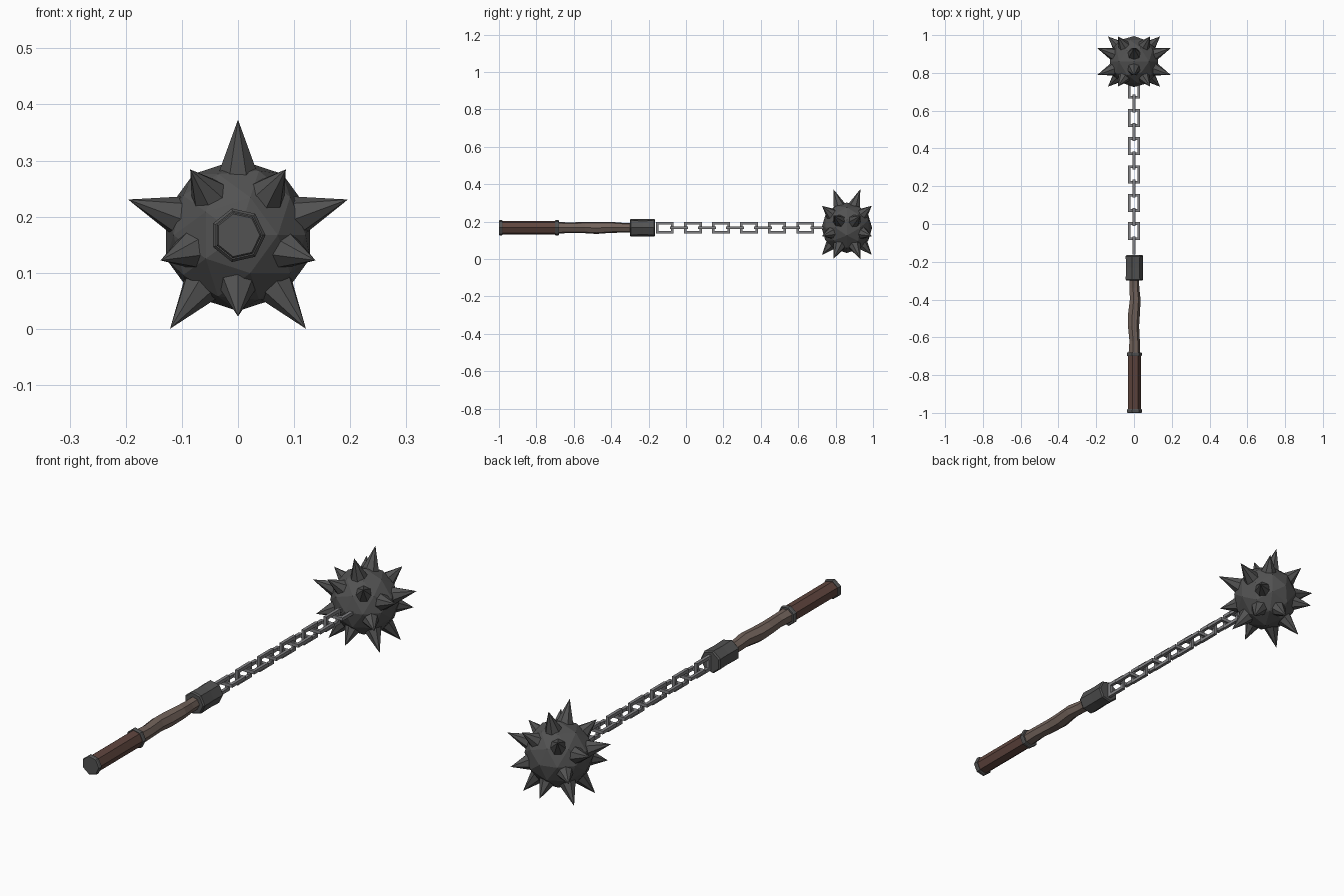
import bpy, bmesh, math
from mathutils import Vector, Matrix

if "Cube" in bpy.data.objects:
    bpy.data.objects.remove(bpy.data.objects["Cube"])

ZC = 0.167            # height of the weapon's axis
BALL_Y = 0.86         # centre of the spiked head


def material(name, rgb):
    m = bpy.data.materials.new(name)
    m.diffuse_color = (*rgb, 1)
    m.use_nodes = True
    m.node_tree.nodes["Principled BSDF"].inputs["Base Color"].default_value = m.diffuse_color
    return m


iron = material("dark_iron", (0.085, 0.085, 0.085))
steel = material("chain_steel", (0.22, 0.22, 0.23))
wood = material("wood", (0.17, 0.125, 0.105))
leather = material("leather", (0.115, 0.06, 0.048))


def finish(name, bm, mat):
    bmesh.ops.recalc_face_normals(bm, faces=bm.faces)
    me = bpy.data.meshes.new(name)
    bm.to_mesh(me)
    bm.free()
    me.materials.append(mat)
    ob = bpy.data.objects.new(name, me)
    bpy.context.collection.objects.link(ob)
    return ob


def lathe_y(name, sections, mat, sides=7):
    """Loft of polygon rings along y; section = (y, radius, x shift, z shift)."""
    bm = bmesh.new()
    rings = []
    for y, r, dx, dz in sections:
        rings.append([bm.verts.new((dx + r * math.cos(math.tau * k / sides), y,
                                    ZC + dz + r * math.sin(math.tau * k / sides)))
                      for k in range(sides)])
    for a, b in zip(rings, rings[1:]):
        for k in range(sides):
            n = (k + 1) % sides
            bm.faces.new((a[k], a[n], b[n], b[k]))
    bm.faces.new(rings[0])
    bm.faces.new(rings[-1])
    return finish(name, bm, mat)


# Handle: leather grip with an iron band at each end
lathe_y("leather_grip", [(-0.985, 0.036, 0, 0), (-0.69, 0.036, 0, 0)], leather)
for name, y0, y1 in (("pommel_cap", -1.0, -0.98), ("grip_band", -0.70, -0.68)):
    lathe_y(name, [(y0, 0.039, 0, 0), (y0 + 0.004, 0.042, 0, 0),
                   (y1 - 0.004, 0.042, 0, 0), (y1, 0.039, 0, 0)], iron)

# Gnarled wooden shaft
lathe_y("wooden_shaft", [(-0.69, 0.032, 0, 0), (-0.62, 0.029, 0.002, 0),
                         (-0.54, 0.031, -0.004, 0.001), (-0.48, 0.033, -0.002, -0.001),
                         (-0.40, 0.030, 0.005, 0.002), (-0.34, 0.027, 0.001, 0),
                         (-0.28, 0.027, 0, 0)], wood)

# Iron socket that holds the chain
lathe_y("chain_socket", [(-0.30, 0.044, 0, 0), (-0.294, 0.049, 0, 0),
                         (-0.23, 0.047, 0, 0), (-0.171, 0.049, 0, 0),
                         (-0.165, 0.044, 0, 0)], iron)


# Chain: rectangular links, alternately upright and flat
def chain_link(name, y, upright):
    bm = bmesh.new()
    t, hl, hw = 0.0068, 0.0475, 0.032
    loops = []
    for inset, h in ((0, -t), (0, t), (2 * t, t), (2 * t, -t)):
        l, w = hl - inset, hw - inset
        loop = []
        for sy, sw in ((-1, -1), (1, -1), (1, 1), (-1, 1)):
            p = (h, y + sy * l, ZC + sw * w) if upright else (sw * w, y + sy * l, ZC + h)
            loop.append(bm.verts.new(p))
        loops.append(loop)
    for i in range(4):
        a, b = loops[i], loops[(i + 1) % 4]
        for k in range(4):
            n = (k + 1) % 4
            bm.faces.new((a[k], a[n], b[n], b[k]))
    finish(name, bm, steel)


for i in range(12):
    chain_link(f"chain_link_{i + 1}", -0.113 + 0.075 * i, i % 2 == 0)

# Faceted iron ball
centre = Vector((0, BALL_Y, ZC))
bm = bmesh.new()
bmesh.ops.create_icosphere(bm, subdivisions=2, radius=0.135,
                           matrix=Matrix.Translation(centre) @ Matrix.Rotation(math.pi / 2, 4, 'X'))
finish("spiked_ball", bm, iron)

# Spikes: four rings of five (ring radius, offset along y, start angle)
bm = bmesh.new()
for rad, off, start in ((0.206, 0.072, 90), (0.145, 0.133, -90)):
    for side in (-1, 1):
        for k in range(5):
            a = math.radians(start + 72 * k)
            tip = Vector((rad * math.cos(a), side * off, rad * math.sin(a)))
            d = tip.normalized()
            base = 0.105
            depth = tip.length - base
            rot = d.to_track_quat('Z', 'Y').to_matrix().to_4x4()
            bmesh.ops.create_cone(bm, cap_ends=True, segments=7, radius1=0.041, radius2=0.0,
                                  depth=depth,
                                  matrix=Matrix.Translation(centre + d * (base + depth / 2)) @ rot)
bmesh.ops.remove_doubles(bm, verts=bm.verts, dist=1e-5)
finish("ball_spikes", bm, iron)
